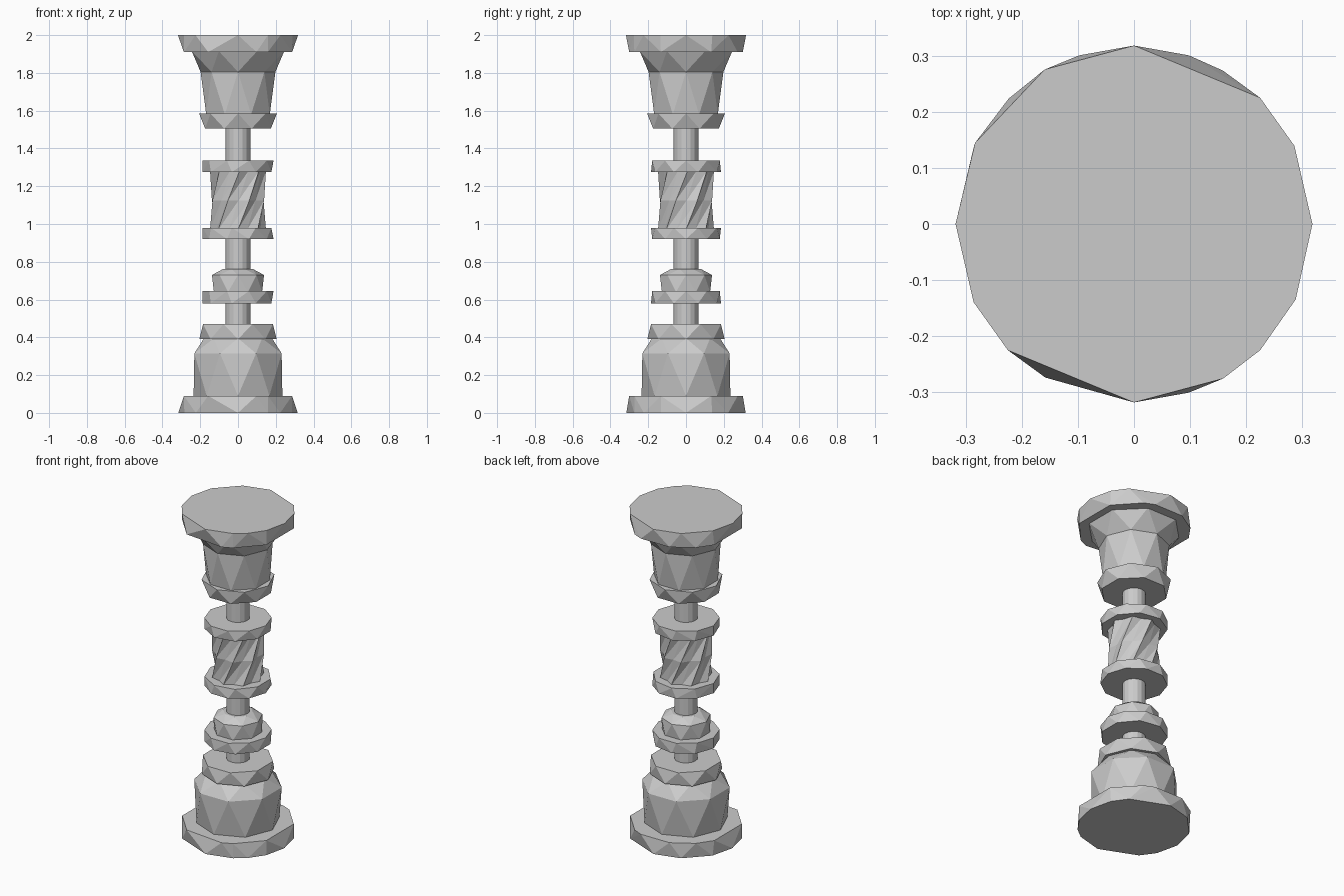
import bpy, bmesh, math

cube = bpy.data.objects.get("Cube")
if cube:
    bpy.data.objects.remove(cube)

stone = bpy.data.materials.new("grey stone")
stone.use_nodes = True
GREY = (0.6, 0.6, 0.6, 1)
stone.diffuse_color = GREY
stone.node_tree.nodes["Principled BSDF"].inputs["Base Color"].default_value = GREY


def finish(name, bm):
    bmesh.ops.recalc_face_normals(bm, faces=bm.faces)
    mesh = bpy.data.meshes.new(name)
    bm.to_mesh(mesh)
    bm.free()
    mesh.materials.append(stone)
    obj = bpy.data.objects.new(name, mesh)
    bpy.context.collection.objects.link(obj)
    return obj


def regular(sides, phase=0):
    return [phase + 360 * i / sides for i in range(sides)]


def ring(bm, z, radius, angles):
    return [bm.verts.new((radius * math.cos(math.radians(a)),
                          radius * math.sin(math.radians(a)), z)) for a in angles]


def chiselled(name, *rings):
    """Faceted block: the hull around a stack of (z, radius, angles) rings."""
    bm = bmesh.new()
    for z, radius, angles in rings:
        ring(bm, z, radius, angles)
    bmesh.ops.convex_hull(bm, input=bm.verts[:])
    bmesh.ops.dissolve_limit(bm, angle_limit=0.02, verts=bm.verts[:], edges=bm.edges[:])
    return finish(name, bm)


def fluted(name, low, high, outer, inner, flutes, twist, steps):
    """Column of twisted V-shaped flutes."""
    bm = bmesh.new()
    rows = []
    for s in range(steps + 1):
        t = s / steps
        row = []
        for i in range(flutes * 2):
            a = [360 * i / (flutes * 2) + twist * t]
            row += ring(bm, low + (high - low) * t, inner if i % 2 else outer, a)
        rows.append(row)
    n = flutes * 2
    for lower, upper in zip(rows, rows[1:]):
        for i in range(n):
            j = (i + 1) % n
            bm.faces.new((lower[i], lower[j], upper[j]))
            bm.faces.new((lower[i], upper[j], upper[i]))
    bm.faces.new(rows[0])
    bm.faces.new(rows[-1])
    return finish(name, bm)


ON, OFF = regular(8), regular(8, 22.5)
RIM = [0, 26, 45, 90, 120, 153, 180, 206, 225, 270, 300, 315, 335]
UNDER_RIM = [25, 60, 72, 108, 135, 155, 205, 240, 288, 300, 335]

# Foot of the pillar
chiselled("plinth", (0, 0.316, RIM), (0.09, 0.316, UNDER_RIM))
chiselled("lower_drum", (0.09, 0.235, ON), (0.315, 0.25, OFF), (0.395, 0.18, ON))
chiselled("lower_collar", (0.39, 0.205, ON), (0.47, 0.2, OFF))

# Core rod that carries the separate pieces
chiselled("core_rod", (0.4, 0.065, regular(16)), (1.6, 0.065, regular(16)))

# Small knop
chiselled("knop_ring", (0.58, 0.188, regular(9, 20)), (0.645, 0.188, regular(10)))
chiselled("knop_dome", (0.64, 0.138, OFF), (0.73, 0.138, ON), (0.762, 0.085, OFF))

# Twisted middle drum between two rings
chiselled("drum_lower_ring", (0.92, 0.188, regular(10)), (0.98, 0.188, regular(9, 20)))
fluted("twisted_drum", 0.97, 1.28, 0.148, 0.128, 8, 48, 2)
chiselled("drum_upper_ring", (1.275, 0.188, regular(9, 20)), (1.335, 0.188, regular(10)))

# Capital
chiselled("upper_collar", (1.505, 0.188, OFF), (1.585, 0.206, ON))
chiselled("capital_bell", (1.58, 0.182, OFF), (1.805, 0.198, ON))
chiselled("capital_flare", (1.805, 0.198, ON), (1.915, 0.265, OFF))
chiselled("abacus", (1.91, 0.316, UNDER_RIM), (2.0, 0.318, RIM))
